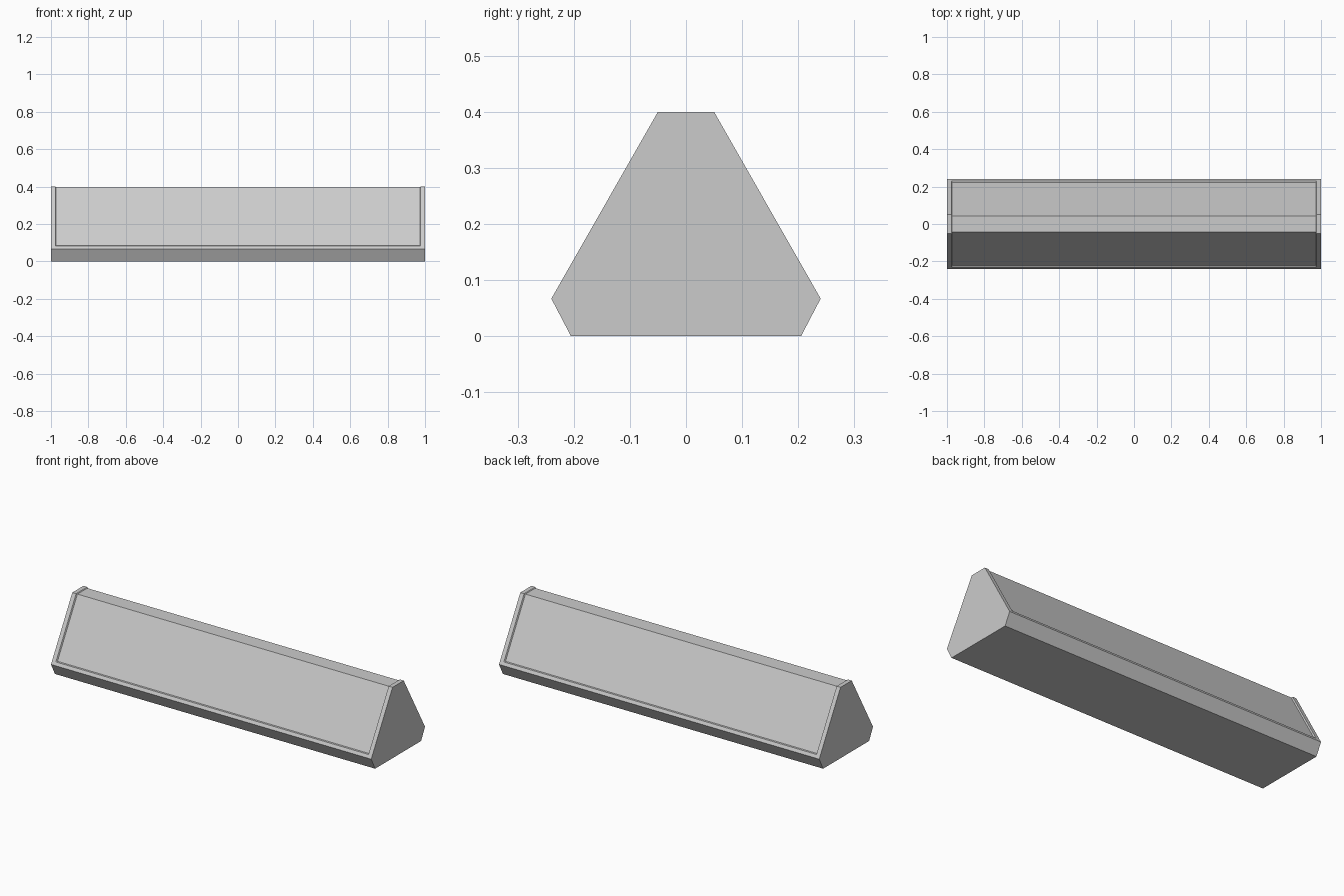
import bpy, bmesh, math

cube = bpy.data.objects.get("Cube")
if cube:
    bpy.data.objects.remove(cube, do_unlink=True)

# Plain grey finish
grey = bpy.data.materials.new("light_grey")
grey.use_nodes = True
colour = (0.6, 0.6, 0.6, 1.0)
grey.diffuse_color = colour
grey.node_tree.nodes["Principled BSDF"].inputs["Base Color"].default_value = colour

BASE, CORNER, TOP = (0.205, 0.0), (0.24, 0.067), (0.05, 0.40)
DEPTH = 0.007  # how far the sloping panels are sunk


def on_slope(t, depth=0.0):
    """Point on the sloping side, t from corner to top, sunk by depth."""
    dy, dz = TOP[0] - CORNER[0], TOP[1] - CORNER[1]
    length = math.hypot(dy, dz)
    return (CORNER[0] + dy * t - depth * dz / length,
            CORNER[1] + dz * t + depth * dy / length)


def section(depth):
    """Closed cross-section with a lip below each sunken panel."""
    half = [BASE, CORNER, on_slope(0.05), on_slope(0.065, depth), on_slope(1, depth)]
    return half + [(-y, z) for y, z in reversed(half)]


# Truncated triangular bar: full-size end rims, sunken middle
bm = bmesh.new()
stations = [(-1, 0), (-0.976, 0), (-0.972, DEPTH), (0.972, DEPTH), (0.976, 0), (1, 0)]
rings = [[bm.verts.new((x, y, z)) for y, z in section(d)] for x, d in stations]
for a, b in zip(rings, rings[1:]):
    for i in range(len(a)):
        j = (i + 1) % len(a)
        bm.faces.new((a[i], a[j], b[j], b[i]))
bm.faces.new(rings[0])
bm.faces.new(rings[-1])

# Merge coplanar strips into clean flat faces
bmesh.ops.dissolve_limit(bm, angle_limit=math.radians(0.5),
                         verts=bm.verts[:], edges=bm.edges[:])
bmesh.ops.recalc_face_normals(bm, faces=bm.faces[:])

mesh = bpy.data.meshes.new("bar")
bm.to_mesh(mesh)
bm.free()
mesh.materials.append(grey)
bpy.context.collection.objects.link(bpy.data.objects.new("bar", mesh))
